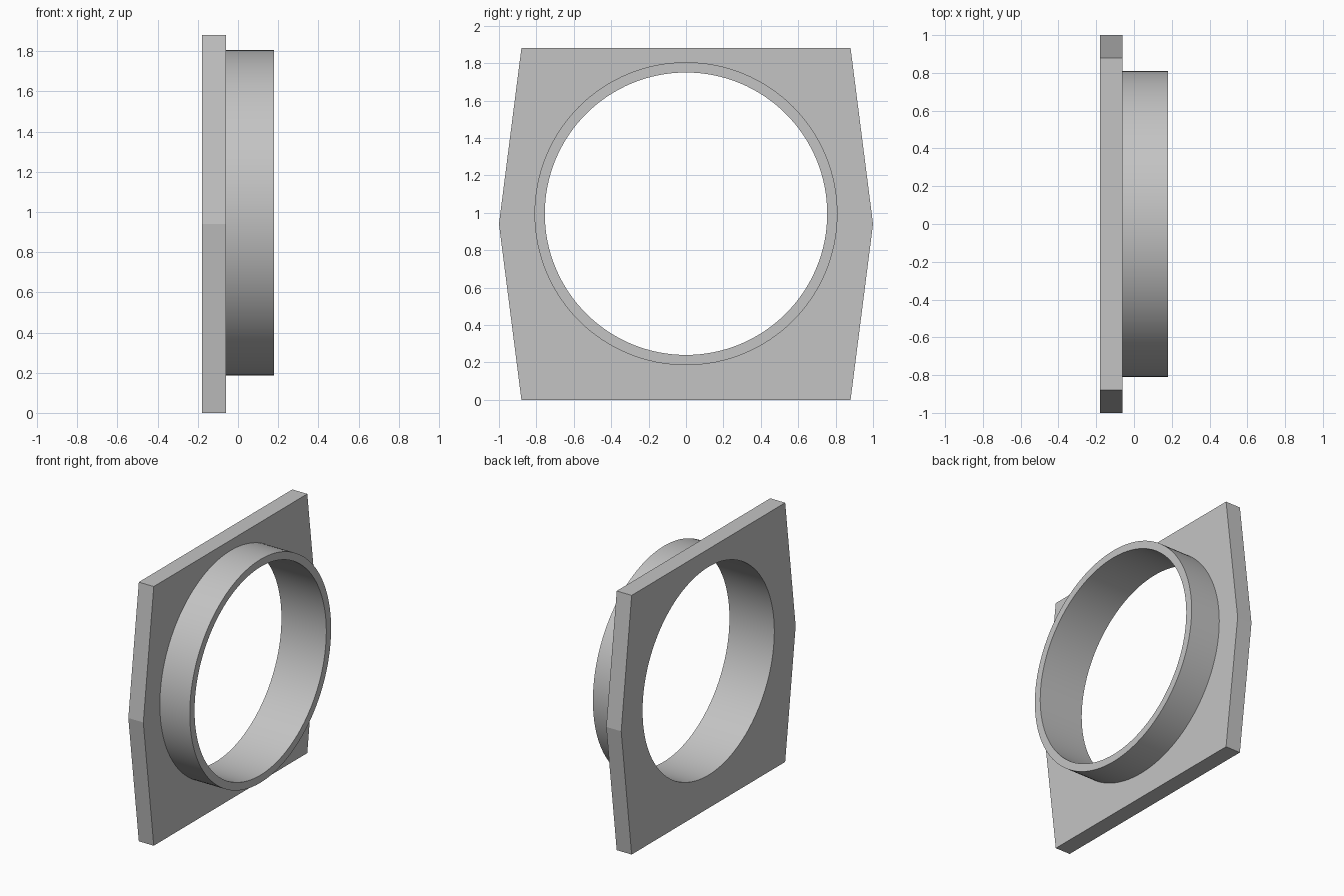
import bpy
import math

if "Cube" in bpy.data.objects:
    bpy.data.objects.remove(bpy.data.objects["Cube"])

PLATE_BACK, PLATE_FRONT, COLLAR_END = -0.18, -0.06, 0.18
HEIGHT = 1.88
CENTRE_Z = 0.995
OUTER_R, BORE_R = 0.81, 0.755
SEGMENTS = 128

grey = bpy.data.materials.new("plain grey")
grey.use_nodes = True
colour = (0.55, 0.55, 0.55, 1)
grey.diffuse_color = colour
grey.node_tree.nodes["Principled BSDF"].inputs["Base Color"].default_value = colour


def prism(name, outline, x0, x1):
    """Solid prism along x from a (y, z) outline."""
    n = len(outline)
    verts = [(x, y, z) for x in (x0, x1) for y, z in outline]
    faces = [tuple(reversed(range(n))), tuple(range(n, 2 * n))]
    faces += [(i, (i + 1) % n, (i + 1) % n + n, i + n) for i in range(n)]
    mesh = bpy.data.meshes.new(name)
    mesh.from_pydata(verts, [], faces)
    mesh.materials.append(grey)
    obj = bpy.data.objects.new(name, mesh)
    bpy.context.collection.objects.link(obj)
    return obj


def circle(radius):
    steps = [math.tau * i / SEGMENTS for i in range(SEGMENTS)]
    return [(radius * math.cos(a), CENTRE_Z + radius * math.sin(a)) for a in steps]


def combine(target, tool, operation):
    """Apply a boolean and discard the tool solid."""
    mod = target.modifiers.new(operation.lower(), "BOOLEAN")
    mod.operation, mod.solver, mod.object = operation, "EXACT", tool
    bpy.context.view_layer.objects.active = target
    bpy.ops.object.modifier_apply(modifier=mod.name)
    bpy.data.objects.remove(tool)


# Six-sided mounting plate, pointed at mid height on both sides
half = [(0.88, 0), (1.0, HEIGHT / 2), (0.88, HEIGHT)]
plate_outline = half + [(-y, z) for y, z in reversed(half)]
flange = prism("flange_with_collar", plate_outline, PLATE_BACK, PLATE_FRONT)

# Round collar, rooted inside the plate so the two weld cleanly
root = (PLATE_BACK + PLATE_FRONT) / 2
combine(flange, prism("collar", circle(OUTER_R), root, COLLAR_END), "UNION")

# Bore straight through plate and collar
bore = prism("bore_cutter", circle(BORE_R), PLATE_BACK - 0.1, COLLAR_END + 0.1)
bore.hide_render = True
combine(flange, bore, "DIFFERENCE")

# Smooth round walls, sharp rims
bpy.ops.object.select_all(action="DESELECT")
flange.select_set(True)
bpy.context.view_layer.objects.active = flange
bpy.ops.object.shade_smooth_by_angle(angle=math.radians(10))
